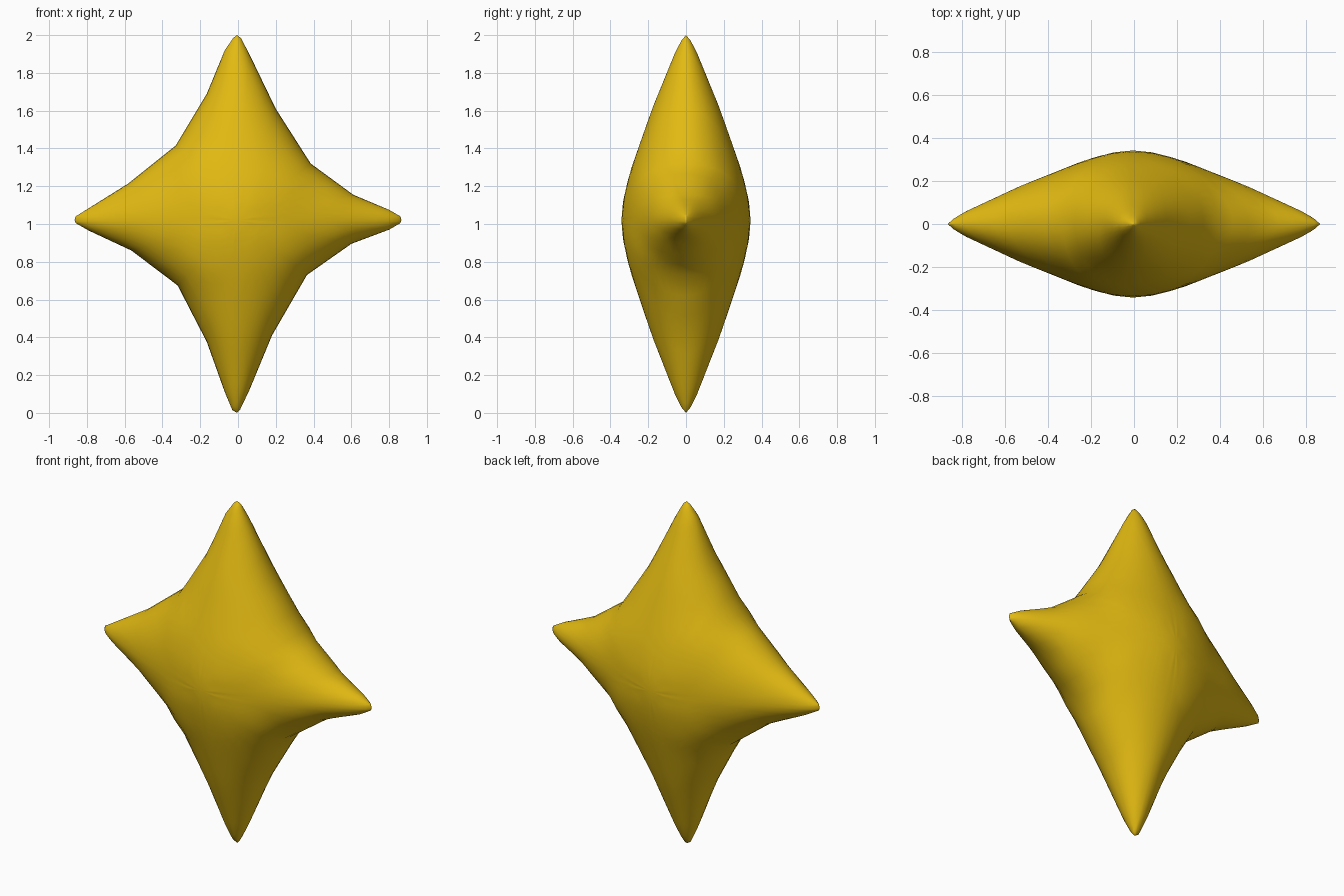
import bpy, bmesh, math

if "Cube" in bpy.data.objects:
    bpy.data.objects.remove(bpy.data.objects["Cube"])

CX, CZ = -0.005, 1.02      # star centre
DEPTH = 0.35               # half thickness at the centre
RINGS, SPLIT = 14, 3

# Outline of each quadrant, from the vertical tip to the side tip
TOP, BOTTOM = (CX, 2.0), (CX, 0.0)
RIGHT, LEFT = (0.865, CZ), (-0.865, CZ)
QUADRANTS = [
    [TOP, (0.015, 1.985), (0.06, 1.90), (0.20, 1.61), (0.385, 1.32), (0.61, 1.155), (0.80, 1.075), (0.86, 1.04), RIGHT],
    [BOTTOM, (0.01, 0.015), (0.06, 0.12), (0.18, 0.41), (0.365, 0.73), (0.60, 0.895), (0.80, 0.97), (0.86, 1.005), RIGHT],
    [BOTTOM, (-0.03, 0.015), (-0.07, 0.11), (-0.165, 0.375), (-0.32, 0.675), (-0.565, 0.86), (-0.79, 0.965), (-0.86, 1.005), LEFT],
    [TOP, (-0.025, 1.985), (-0.07, 1.92), (-0.165, 1.69), (-0.33, 1.415), (-0.58, 1.215), (-0.78, 1.09), (-0.86, 1.04), LEFT],
]
# Ridge height along an arm, as (fraction of arm length, height)
RIDGE = [(0, 0.35), (0.09, 0.342), (0.28, 0.29), (0.60, 0.18), (0.90, 0.06), (0.97, 0.025), (1, 0)]


def lerp_table(table, x):
    """Piecewise linear lookup, x ascending."""
    if x <= table[0][0]:
        return table[0][1]
    for (x0, y0), (x1, y1) in zip(table, table[1:]):
        if x <= x1:
            return y0 + (y1 - y0) * (x - x0) / max(x1 - x0, 1e-9)
    return table[-1][1]


def arc(r):
    return math.sqrt(max(0.0, 1 - r * r))


def height(u, v, quad):
    """Half thickness: rounded section of both arms, softly joined."""
    by_u = sorted((abs(x - CX), abs(z - CZ)) for x, z in quad)
    by_v = sorted((b, a) for a, b in by_u)
    h_up = lerp_table(RIDGE, v / by_v[-1][0]) * arc(u / max(lerp_table(by_v, v), 1e-6))
    h_side = lerp_table(RIDGE, u / by_u[-1][0]) * arc(v / max(lerp_table(by_u, u), 1e-6))
    low = min(h_up, h_side)
    k = 0.12 * low
    blend = max(k - abs(h_up - h_side), 0) / max(k, 1e-9)
    return max(low - blend * blend * k / 4, 0)


# Walk the outline clockwise, splitting each edge
loop = []
for i, quad in enumerate(QUADRANTS):
    pts = quad if i % 2 == 0 else quad[::-1]
    for (x0, z0), (x1, z1) in zip(pts, pts[1:]):
        for s in range(SPLIT):
            f = s / SPLIT
            loop.append((x0 + (x1 - x0) * f, z0 + (z1 - z0) * f, quad))

# Order of the quadrants around the star: right top, right bottom, left bottom, left top
bm = bmesh.new()
n = len(loop)
rim = [bm.verts.new((x, 0, z)) for x, z, q in loop]
for side in (-1, 1):
    centre = bm.verts.new((CX, side * (DEPTH - 0.008), CZ))
    previous = None
    for r in range(1, RINGS + 1):
        t = math.sin(math.pi / 2 * r / RINGS)
        if r == RINGS:
            ring = rim
        else:
            ring = []
            for x, z, quad in loop:
                dx, dz = (x - CX) * t, (z - CZ) * t
                ring.append(bm.verts.new((CX + dx, side * height(abs(dx), abs(dz), quad), CZ + dz)))
        for i in range(n):
            j = (i + 1) % n
            if previous:
                bm.faces.new((previous[i], previous[j], ring[j], ring[i]))
            else:
                bm.faces.new((centre, ring[j], ring[i]))
        previous = ring
bmesh.ops.recalc_face_normals(bm, faces=bm.faces)
for face in bm.faces:
    face.smooth = True

mesh = bpy.data.meshes.new("star_body")
bm.to_mesh(mesh)
bm.free()
gold = bpy.data.materials.new("golden yellow")
gold.diffuse_color = (0.76, 0.49, 0.006, 1)
gold.use_nodes = True
gold.node_tree.nodes["Principled BSDF"].inputs["Base Color"].default_value = gold.diffuse_color
mesh.materials.append(gold)
star = bpy.data.objects.new("star_body", mesh)
bpy.context.collection.objects.link(star)
